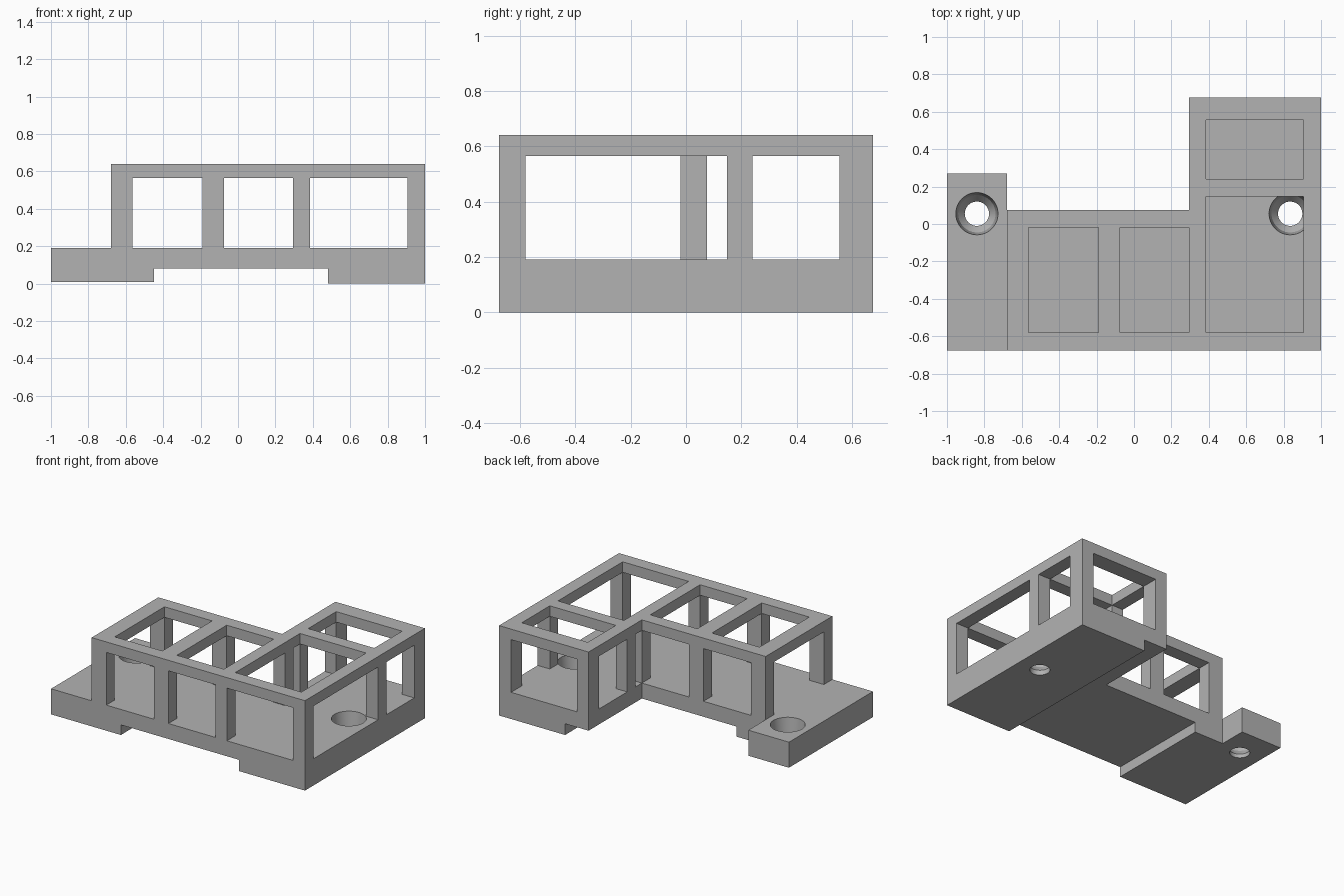
import bpy, bmesh, math

cube = bpy.data.objects.get("Cube")
if cube:
    bpy.data.objects.remove(cube, do_unlink=True)

# Key levels
DECK, BEAM, TOP = 0.19, 0.565, 0.64
FAR = 2.0

grey = bpy.data.materials.new("plain grey")
grey.use_nodes = True
colour = (0.45, 0.45, 0.45, 1)
grey.diffuse_color = colour
grey.node_tree.nodes["Principled BSDF"].inputs["Base Color"].default_value = colour


def finish(bm, name):
    bmesh.ops.recalc_face_normals(bm, faces=bm.faces)
    mesh = bpy.data.meshes.new(name)
    bm.to_mesh(mesh)
    bm.free()
    mesh.materials.append(grey)
    obj = bpy.data.objects.new(name, mesh)
    bpy.context.collection.objects.link(obj)
    return obj


def prism(name, outline, low, high):
    bm = bmesh.new()
    face = bm.faces.new([bm.verts.new((x, y, low)) for x, y in outline])
    extruded = bmesh.ops.extrude_face_region(bm, geom=[face])
    moved = [v for v in extruded["geom"] if isinstance(v, bmesh.types.BMVert)]
    bmesh.ops.translate(bm, verts=moved, vec=(0, 0, high - low))
    return finish(bm, name)


def box(name, xs, ys, zs):
    (a, b), (c, d) = xs, ys
    return prism(name, [(a, c), (b, c), (b, d), (a, d)], *zs)


def lathe(name, x, y, profile, sides=48):
    bm = bmesh.new()
    rings = []
    for r, z in profile:
        angles = [math.tau * i / sides for i in range(sides)]
        rings.append([bm.verts.new((x + r * math.cos(a), y + r * math.sin(a), z))
                      for a in angles])
    for low, high in zip(rings, rings[1:]):
        for i in range(sides):
            j = (i + 1) % sides
            bm.faces.new((low[i], low[j], high[j], high[i]))
    bm.faces.new(rings[0])
    bm.faces.new(rings[-1])
    return finish(bm, name)


# Solid block on the stepped footprint
housing = prism("housing", [
    (-1, -0.675), (1, -0.675), (1, 0.675), (0.295, 0.675),
    (0.295, 0.075), (-0.68, 0.075), (-0.68, 0.27), (-1, 0.27)], 0, TOP)

ALL = (-FAR, FAR)
WINDOW = (DECK, BEAM)
cutters = [
    # Low mounting flange, underside channel and raised left foot
    box("flange_cutter", (-FAR, -0.68), ALL, (DECK, FAR)),
    box("channel_cutter", (-0.45, 0.48), ALL, (-1, 0.08)),
    box("foot_cutter", (-FAR, -0.45), ALL, (-1, 0.008)),
    # Side windows, and the openings through the inner dividers
    box("left_window", (-FAR, 0.39), (-0.58, -0.02), WINDOW),
    box("right_window", (0.385, FAR), (-0.58, 0.148), WINDOW),
    box("rear_side_window", (0.2, FAR), (0.24, 0.555), WINDOW),
    box("inner_corner_window", (0.2, 0.385), (0.075, 0.148), WINDOW),
]

# Front to back windows in each bay
bays = [(-0.565, -0.19), (-0.075, 0.295), (0.385, 0.905)]
for bay in bays:
    cutters.append(box("front_window", bay, ALL, WINDOW))

# Roof openings
roof = [(bays[0], (-0.58, -0.02)), (bays[1], (-0.58, -0.02)),
        (bays[2], (-0.58, 0.148)), (bays[2], (0.24, 0.555))]
for xs, ys in roof:
    cutters.append(box("roof_opening", xs, ys, (DECK, FAR)))

# Tapered screw holes
for x in (-0.84, 0.835):
    cutters.append(lathe("screw_hole", x, 0.055, [
        (0.065, -0.1), (0.065, 0.035), (0.1, 0.08), (0.113, DECK), (0.113, 0.25)]))

# Cut everything out, then discard the cutters
bpy.ops.object.select_all(action="DESELECT")
bpy.context.view_layer.objects.active = housing
housing.select_set(True)
for cutter in cutters:
    cutter.hide_render = True
    mod = housing.modifiers.new(cutter.name, "BOOLEAN")
    mod.operation = "DIFFERENCE"
    mod.solver = "EXACT"
    mod.object = cutter
    bpy.ops.object.modifier_apply(modifier=mod.name)
    bpy.data.objects.remove(cutter, do_unlink=True)

bpy.ops.object.shade_smooth_by_angle(angle=math.radians(20))
